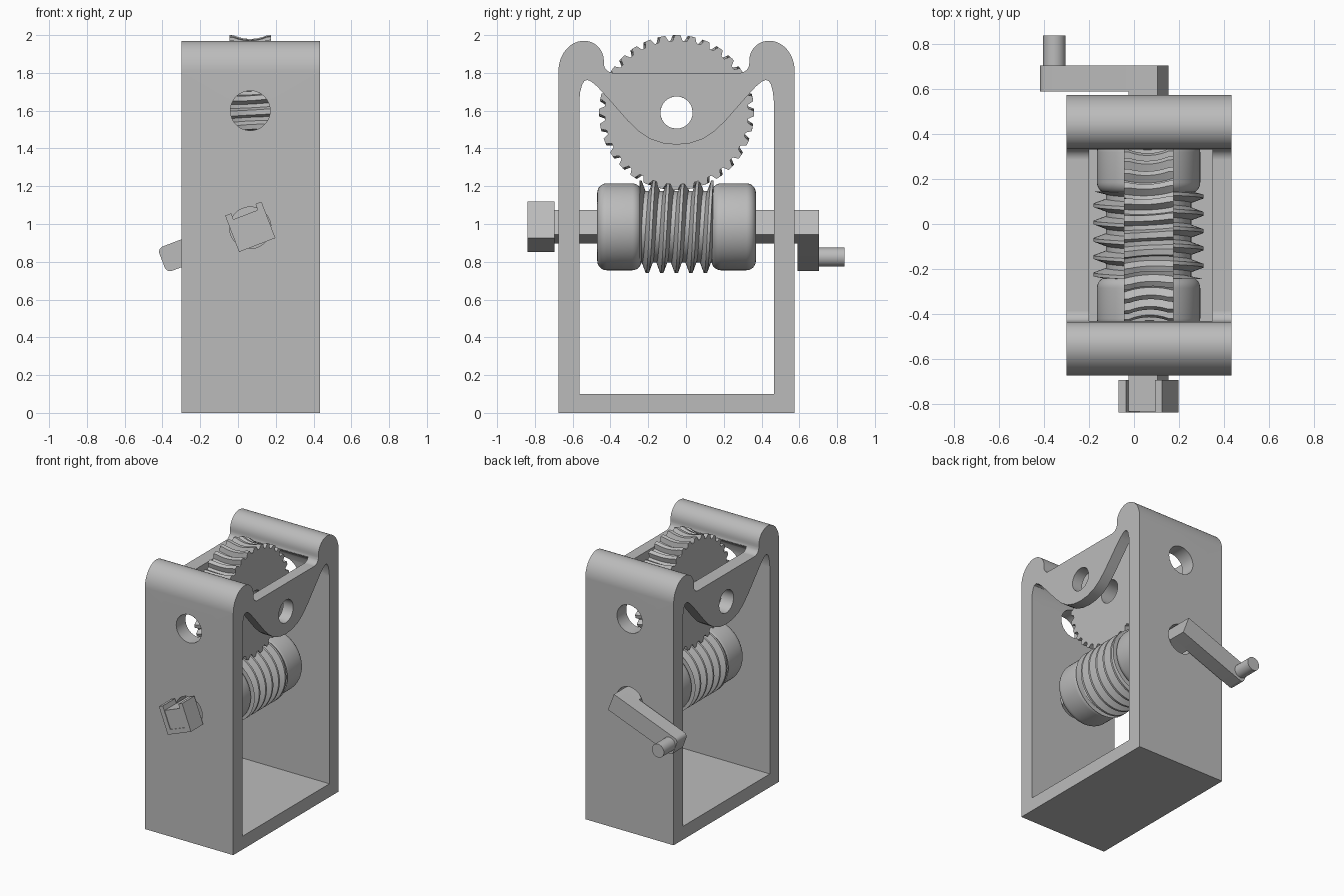
import bpy, bmesh, math
from mathutils import Matrix, Vector

cube = bpy.data.objects.get("Cube")
if cube:
    bpy.data.objects.remove(cube, do_unlink=True)

CX, CY = 0.065, -0.05            # frame centre lines
SHAFT_Z, GEAR_Z = 0.985, 1.59    # worm shaft and gear axes
TILT = math.radians(-21)         # crank rotation about y

grey = bpy.data.materials.new("light grey")
grey.use_nodes = True
grey.diffuse_color = (0.5, 0.5, 0.5, 1)
grey.node_tree.nodes["Principled BSDF"].inputs["Base Color"].default_value = (0.5, 0.5, 0.5, 1)


def finish(name, bm, angle=35):
    bmesh.ops.remove_doubles(bm, verts=bm.verts, dist=1e-5)
    bmesh.ops.recalc_face_normals(bm, faces=bm.faces)
    mesh = bpy.data.meshes.new(name)
    bm.to_mesh(mesh)
    bm.free()
    mesh.materials.append(grey)
    ob = bpy.data.objects.new(name, mesh)
    bpy.context.collection.objects.link(ob)
    smooth(ob, angle)
    return ob


def smooth(ob, angle=35):
    bpy.ops.object.select_all(action='DESELECT')
    ob.select_set(True)
    bpy.context.view_layer.objects.active = ob
    bpy.ops.object.shade_smooth_by_angle(angle=math.radians(angle))


def prism(name, points, vec):
    """Extrude a closed outline of 3D points along vec."""
    bm = bmesh.new()
    face = bm.faces.new([bm.verts.new(p) for p in points])
    out = bmesh.ops.extrude_face_region(bm, geom=[face])
    verts = [g for g in out["geom"] if isinstance(g, bmesh.types.BMVert)]
    bmesh.ops.translate(bm, verts=verts, vec=vec)
    return finish(name, bm)


def side_prism(name, half, x0, x1):
    """Mirror a half outline (u, z) and extrude it across x."""
    mirrored = [(-u, z) for u, z in reversed(half) if u > 1e-6]
    return prism(name, [(x0, CY + u, z) for u, z in half + mirrored], (x1 - x0, 0, 0))


def crank_prism(name, outline, y0, y1):
    """Outline (x, z) local to the shaft, turned by the crank tilt."""
    turn = Matrix.Rotation(TILT, 3, 'Y')
    origin = Vector((CX, y0, SHAFT_Z))
    return prism(name, [turn @ Vector((x, 0, z)) + origin for x, z in outline], (0, y1 - y0, 0))


def rod(name, axis, centre, radius, length, sides=64):
    bm = bmesh.new()
    bmesh.ops.create_cone(bm, cap_ends=True, segments=sides, radius1=radius, radius2=radius, depth=length)
    rot = Matrix.Rotation(math.pi / 2, 4, 'Y' if axis == 'X' else 'X')
    bmesh.ops.transform(bm, matrix=Matrix.Translation(centre) @ rot, verts=bm.verts)
    return finish(name, bm)


def arc(cu, cz, ru, rz, a0, a1, n=12):
    angles = [math.radians(a0 + (a1 - a0) * i / n) for i in range(n + 1)]
    return [(cu + ru * math.cos(a), cz + rz * math.sin(a)) for a in angles]


def cut(ob, cutter):
    mod = ob.modifiers.new("cut", 'BOOLEAN')
    mod.operation, mod.solver, mod.object = 'DIFFERENCE', 'EXACT', cutter
    bpy.context.view_layer.objects.active = ob
    bpy.ops.object.modifier_apply(modifier=mod.name)
    bpy.data.objects.remove(cutter, do_unlink=True)


# Frame: outline with two rounded shoulders
outline = [(0.625, 0)] + arc(0.49, 1.81, 0.135, 0.16, 0, 90)
outline += arc(0.49, 1.865, 0.105, 0.105, 90, 180)[1:]
outline += arc(0.335, 1.85, 0.05, 0.05, 0, -90, 8)
frame = side_prism("frame", outline, -0.30, 0.433)

# Side opening with a sagging upper edge
opening = [(0.515, 0.10), (0.515, 1.65), (0.51, 1.70), (0.50, 1.738), (0.488, 1.757),
           (0.472, 1.763), (0.45, 1.753), (0.42, 1.728), (0.36, 1.662), (0.26, 1.548),
           (0.20, 1.49), (0.14, 1.45), (0.07, 1.427), (0, 1.42)]
cut(frame, side_prism("opening_cutter", opening, -1, 1))

# Pocket between the side plates, undercutting the shoulders
pocket = [(0.515, 1.2), (0.515, 1.65), (0.51, 1.70), (0.488, 1.757), (0.45, 1.785),
          (0.385, 1.82), (0.375, 1.85), (0.375, 2.2)]
cut(frame, side_prism("pocket_cutter", pocket, -0.20, 0.35))

# Bores for the gear axle, the string and the worm shaft
cut(frame, rod("axle_cutter", 'X', (0, CY, GEAR_Z), 0.085, 3))
cut(frame, rod("string_cutter", 'Y', (CX, 0, 1.6), 0.105, 3))
cut(frame, rod("shaft_cutter", 'Y', (CX, 0, SHAFT_Z - 0.005), 0.11, 3))
smooth(frame)
frame.modifiers.new("flat_sides", 'WEIGHTED_NORMAL').keep_sharp = True

# Gear: throated teeth following the worm, with a bore
TEETH, HALF, DIST = 32, 0.11, GEAR_Z - SHAFT_Z
tooth = [(-0.36, 0), (-0.17, 1), (0.17, 1), (0.36, 0)]   # (fraction of pitch, tip?)
bm = bmesh.new()


def gear_ring(d, bore=False):
    tip = min(0.41, DIST - math.sqrt(0.215 ** 2 - d * d))
    root = DIST - math.sqrt(0.25 ** 2 - d * d)
    ring = []
    for k in range(TEETH):
        for f, top in tooth:
            a = -math.pi / 2 + (k + f) * math.tau / TEETH - 0.14 * d
            r = 0.085 if bore else (tip if top else root)
            ring.append(bm.verts.new((CX + d, CY + r * math.cos(a), GEAR_Z + r * math.sin(a))))
    return ring


steps = 10
rings = [gear_ring(-HALF, True)]
rings += [gear_ring(HALF * (2 * i / steps - 1)) for i in range(steps + 1)]
rings += [gear_ring(HALF, True)]
for a, b in zip(rings, rings[1:] + rings[:1]):
    for i in range(len(a)):
        j = (i + 1) % len(a)
        bm.faces.new((a[i], a[j], b[j], b[i]))
finish("worm_gear", bm, 25)

# Worm thread: one trapezoid swept along a helix, clipped at the drums
PITCH, SEG, TURNS = 0.077, 64, 8
profile = [(-0.5, 0.19), (-0.36, 0.19), (-0.1, 0.245), (0.1, 0.245), (0.36, 0.19), (0.5, 0.19)]
bm = bmesh.new()
rows = []
for s in range(SEG * TURNS + 1):
    t = s / SEG
    a = math.tau * t - math.pi / 2
    row = []
    for f, r in profile:
        y = -0.205 + PITCH * (t + f - 2)
        y = max(-0.245, min(0.145, y))
        row.append(bm.verts.new((CX + r * math.cos(a), y, SHAFT_Z + r * math.sin(a))))
    rows.append(row)
for a, b in zip(rows, rows[1:]):
    for i in range(len(profile) - 1):
        bm.faces.new((a[i], a[i + 1], b[i + 1], b[i]))
bmesh.ops.dissolve_degenerate(bm, dist=1e-5, edges=bm.edges)
finish("worm_thread", bm, 30)

# Rounded drums either side of the thread
for name, y0, y1 in (("front_drum", -0.47, -0.235), ("back_drum", 0.135, 0.37)):
    R, c = 0.23, 0.05
    prof = [(0, y0)] + arc(R - c, y0 + c, c, c, -90, 0, 8) + arc(R - c, y1 - c, c, c, 0, 90, 8) + [(0, y1)]
    bm = bmesh.new()
    verts = [bm.verts.new((CX + r, y, SHAFT_Z)) for r, y in prof]
    edges = [bm.edges.new(p) for p in zip(verts, verts[1:])]
    bmesh.ops.spin(bm, geom=verts + edges, cent=(CX, 0, SHAFT_Z), axis=(0, 1, 0),
                   angle=math.tau, steps=64)
    finish(name, bm)

# Square shaft, retaining clip, crank arm and handle
w = 0.069
crank_prism("shaft", [(-w, -w), (w, -w), (w, w), (-w, w)], -0.835, 0.60)
h = 0.103
crank_prism("shaft_clip", [(-h, -h), (h, -h), (h, h), (w, h), (w, -w), (-w, -w), (-w, h), (-h, h)],
            -0.84, -0.695)
arm = [(w, -w), (w, w)] + arc(-0.47, w - 0.03, 0.03, 0.03, 90, 180, 6)
arm += arc(-0.47, 0.03 - w, 0.03, 0.03, 180, 270, 6)
crank_prism("crank_arm", arm, 0.59, 0.705)
rod("crank_handle", 'Y', (-0.355, 0.765, 0.825), 0.05, 0.15, 48)
